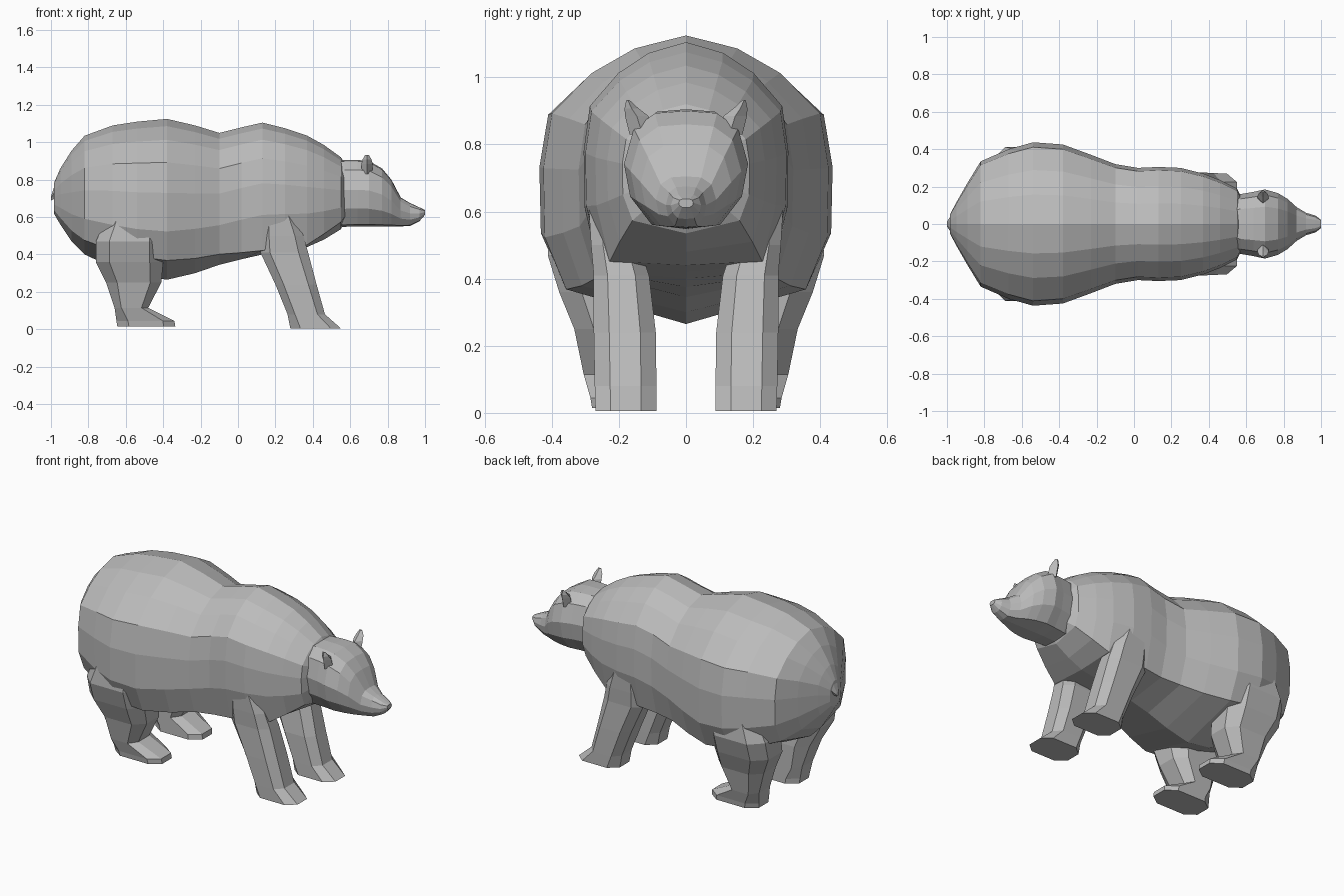
import bpy, bmesh
from math import cos, sin, radians

if "Cube" in bpy.data.objects:
    bpy.data.objects.remove(bpy.data.objects["Cube"], do_unlink=True)

fur = bpy.data.materials.new("grey fur")
fur.use_nodes = True
GREY = (0.5, 0.5, 0.5, 1)
fur.diffuse_color = GREY
fur.node_tree.nodes["Principled BSDF"].inputs["Base Color"].default_value = GREY


def loft(name, rings):
    """Skin a closed, flat-shaded shape through rings of equal point count."""
    bm = bmesh.new()
    rows = [[bm.verts.new(p) for p in ring] for ring in rings]
    n = len(rows[0])
    for a, b in zip(rows, rows[1:]):
        for i in range(n):
            j = (i + 1) % n
            bm.faces.new((a[i], a[j], b[j], b[i]))
    bm.faces.new(rows[0])
    bm.faces.new(rows[-1])
    bmesh.ops.recalc_face_normals(bm, faces=bm.faces)
    mesh = bpy.data.meshes.new(name)
    bm.to_mesh(mesh)
    bm.free()
    mesh.materials.append(fur)
    obj = bpy.data.objects.new(name, mesh)
    bpy.context.collection.objects.link(obj)
    return obj


def cross_section(half, x, width, top, bottom):
    """Mirror a half outline of (width, height) fractions into a ring at x."""
    full = half + [(-y, z) for y, z in reversed(half[1:-1])]
    return [(x, y * width, bottom + z * (top - bottom)) for y, z in full]


def body_half(corner):
    """Half outline of the trunk; corner is the height of the belly edge."""
    return [(0, 1), (.36, .955), (.66, .87), (.94, .73), (1, .54),
            (.99, .3), (.84, corner), (0, 0)]


def leg_ring(z, back, front, inner, outer, side):
    """Eight-sided horizontal ring with chamfered corners."""
    cx, rx = (back + front) / 2, (front - back) / 2
    cy, ry = (inner + outer) / 2, (outer - inner) / 2
    corners = ((1, .5), (.6, 1), (-.6, 1), (-1, .5),
               (-1, -.5), (-.6, -1), (.6, -1), (1, -.5))
    return [(cx + u * rx, side * (cy + v * ry), z) for u, v in corners]


# Body: belly edge height, then x, half width, top, bottom
body = [(.12, -.985, .05, .78, .62), (.12, -.95, .115, .86, .56),
        (.12, -.89, .22, .955, .47), (.12, -.82, .335, 1.035, .40),
        (.12, -.67, .40, 1.09, .33), (.12, -.54, .437, 1.11, .29),
        (.12, -.38, .425, 1.125, .265), (.1, -.23, .37, 1.09, .30),
        (.08, -.1, .32, 1.05, .345), (.05, .02, .30, 1.08, .375),
        (.03, .13, .305, 1.105, .40), (.03, .25, .30, 1.075, .42),
        (.02, .37, .27, 1.035, .44), (.06, .46, .235, .985, .48),
        (.1, .55, .19, .92, .535), (.1, .575, .14, .88, .58)]
loft("body", [cross_section(body_half(c), *s) for c, *s in body])

# Head and muzzle
head_half = [(0, 1), (.5, .98), (.84, .85), (1, .55), (.9, .27), (.55, .03), (0, 0)]
head = [(.50, .14, .90, .55), (.57, .16, .905, .548), (.64, .172, .905, .55),
        (.70, .185, .90, .55), (.77, .165, .86, .55), (.82, .135, .80, .55),
        (.87, .09, .705, .55), (.92, .06, .675, .553), (.97, .045, .652, .578),
        (1, .022, .638, .612)]
loft("head", [cross_section(head_half, *s) for s in head])

# Tail nub
loft("tail", [[(x, r * cos(radians(a)), z + r * sin(radians(a))) for a in range(0, 360, 60)]
              for x, z, r in ((-.93, .75, .05), (-.98, .735, .042), (-1, .70, .014))])

# Legs: z, back x, front x, inner y, outer y
front_leg = [(.62, .13, .30, .15, .29), (.50, .12, .35, .14, .283),
             (.41, .12, .375, .11, .275), (.24, .20, .42, .09, .275),
             (.08, .265, .465, .088, .272), (.005, .28, .55, .088, .27)]
hind_leg = [(.60, -.70, -.42, .15, .40), (.47, -.76, -.40, .12, .412),
            (.36, -.76, -.40, .11, .378), (.25, -.705, -.41, .10, .333),
            (.115, -.66, -.48, .10, .305), (.045, -.65, -.34, .10, .285),
            (.015, -.645, -.335, .10, .28)]

for side, label in ((1, "left"), (-1, "right")):
    loft(f"front_leg_{label}", [leg_ring(*s, side) for s in front_leg])
    loft(f"hind_leg_{label}", [leg_ring(*s, side) for s in hind_leg])

    # Ear: thin tapering wedge; z, inner y, outer y, half thickness
    ear = [(.83, .09, .168, .03), (.885, .112, .182, .03),
           (.908, .142, .183, .024), (.932, .168, .178, .01)]
    loft(f"ear_{label}", [[(.69 - t, side * (a + b) / 2, z), (.69, side * b, z),
                           (.69 + t, side * (a + b) / 2, z), (.69, side * a, z)]
                          for z, a, b, t in ear])
